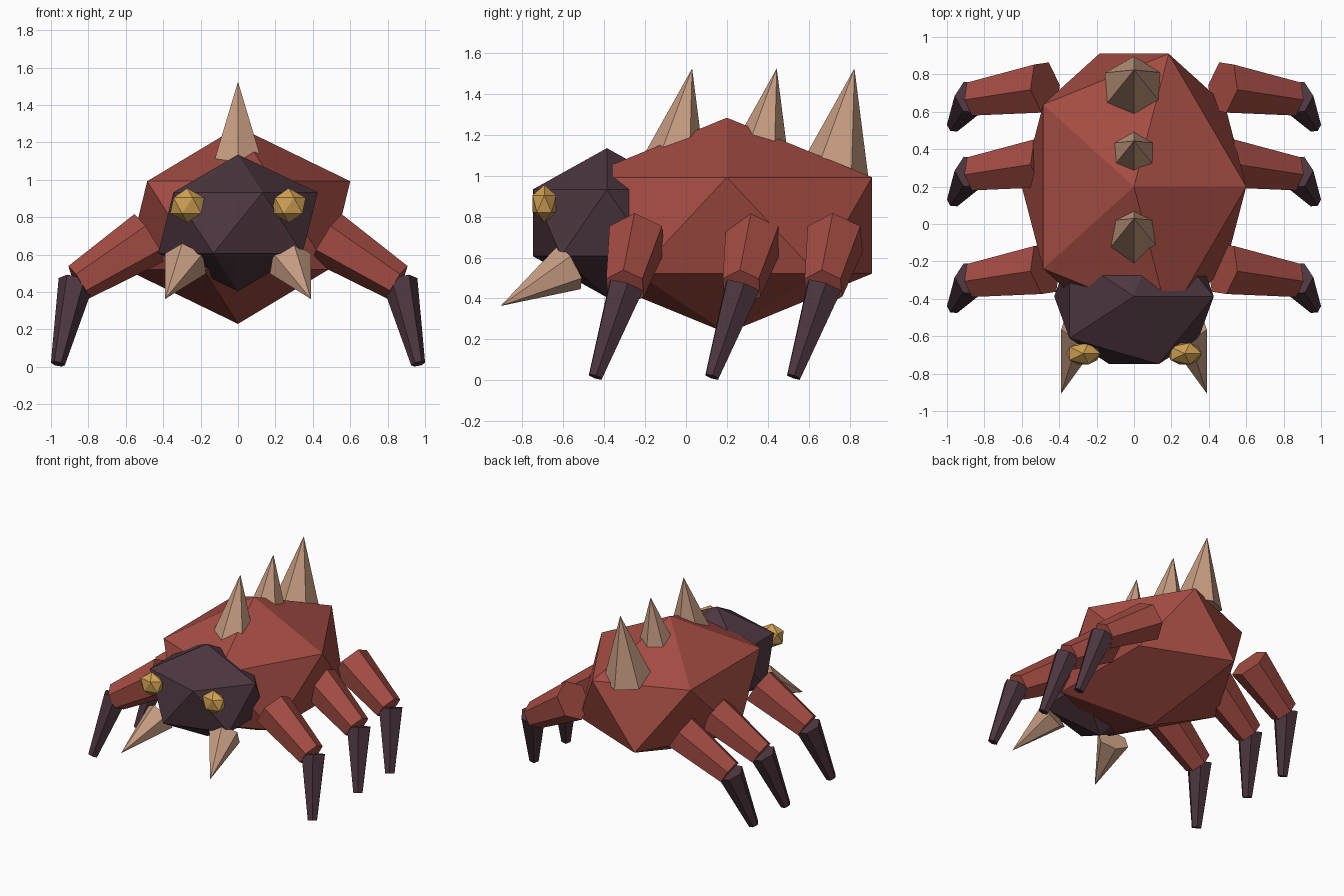
import bpy, bmesh
from mathutils import Vector, Matrix

if "Cube" in bpy.data.objects:
    bpy.data.objects.remove(bpy.data.objects["Cube"])


def material(name, rgb):
    m = bpy.data.materials.new(name)
    m.diffuse_color = (*rgb, 1)
    m.use_nodes = True
    m.node_tree.nodes["Principled BSDF"].inputs["Base Color"].default_value = m.diffuse_color
    return m


RED = material("rust red shell", (0.37, 0.073, 0.056))
DARK = material("dark plum", (0.073, 0.037, 0.050))
HORN = material("tan horn", (0.57, 0.335, 0.222))
GOLD = material("gold eye", (0.62, 0.35, 0.085))


def finish(bm, name, mat):
    mesh = bpy.data.meshes.new(name)
    bm.to_mesh(mesh)
    bm.free()
    mesh.materials.append(mat)
    ob = bpy.data.objects.new(name, mesh)
    bpy.context.collection.objects.link(ob)
    return ob


def blob(name, centre, radii, mat):
    """Twenty-sided ball stretched to the given radii."""
    bm = bmesh.new()
    bmesh.ops.create_icosphere(bm, subdivisions=1, radius=1.0)
    bmesh.ops.transform(bm, verts=bm.verts,
                        matrix=Matrix.Translation(centre) @ Matrix.Diagonal((*radii, 1)))
    return finish(bm, name, mat)


def taper(name, start, end, r1, r2, mat):
    """Six-sided tapered limb or spike from start to end."""
    a, b = Vector(start), Vector(end)
    d = b - a
    bm = bmesh.new()
    bmesh.ops.create_cone(bm, cap_ends=True, segments=6, radius1=r1, radius2=r2, depth=d.length)
    bmesh.ops.remove_doubles(bm, verts=bm.verts, dist=1e-5)
    rot = d.to_track_quat('Z', 'Y').to_matrix().to_4x4()
    bmesh.ops.transform(bm, verts=bm.verts, matrix=Matrix.Translation((a + b) / 2) @ rot)
    return finish(bm, name, mat)


# Body and head
blob("body", (0, 0.2, 0.757), (0.671, 0.835, 0.527), RED)
blob("head", (0, -0.387, 0.77), (0.477, 0.426, 0.365), DARK)

# Back spikes, leaning to the rear
for i, y in enumerate((0.03, 0.444, 0.824)):
    tip = Vector((0, y, 1.525))
    base = tip - 0.54 * Vector((0, 0.19, 0.982))
    taper(f"back_spike_{i + 1}", base, tip, 0.178, 0, HORN)

for side, s in (("right", 1), ("left", -1)):
    # Eyes and fangs
    blob(f"eye_{side}", (s * 0.271, -0.693, 0.863), (0.102, 0.068, 0.093), GOLD)
    taper(f"fang_{side}", (s * 0.28, -0.57, 0.553), (s * 0.39, -0.907, 0.363), 0.122, 0, HORN)
    # Three legs, each an upper and a lower segment
    for pos, dy in (("front", 0), ("middle", 0.57), ("back", 0.97)):
        taper(f"{pos}_upper_leg_{side}", (s * 0.475, -0.24 + dy, 0.69),
              (s * 0.853, -0.298 + dy, 0.452), 0.15, 0.103, RED)
        taper(f"{pos}_lower_leg_{side}", (s * 0.865, -0.293 + dy, 0.457),
              (s * 0.963, -0.443 + dy, 0.016), 0.096, 0.038, DARK)
